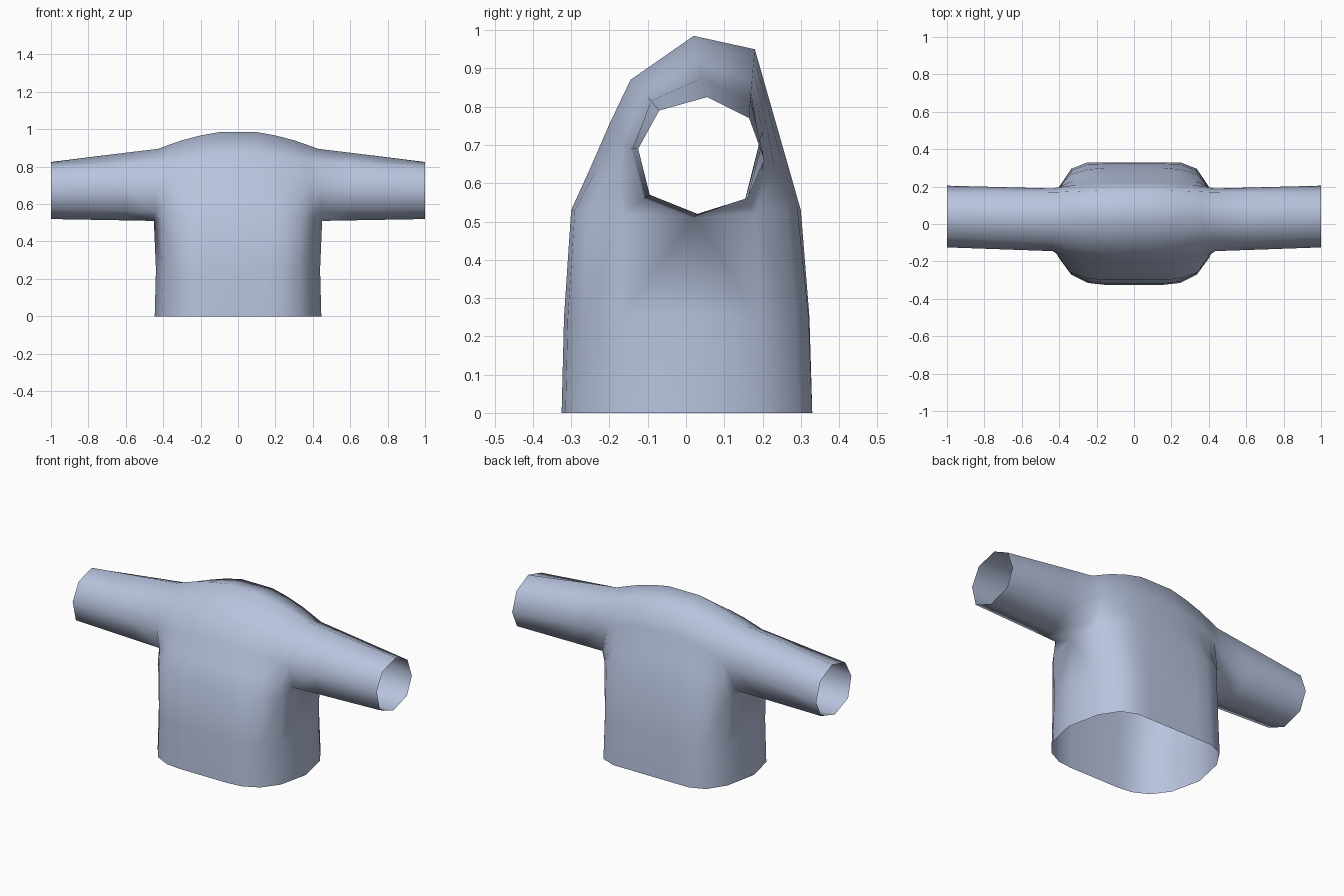
import bpy, bmesh

if "Cube" in bpy.data.objects:
    bpy.data.objects.remove(bpy.data.objects["Cube"])

# One colour for the whole garment
cloth = bpy.data.materials.new("pale blue grey cloth")
cloth.diffuse_color = (0.48, 0.55, 0.73, 1)
cloth.use_nodes = True
cloth.node_tree.nodes["Principled BSDF"].inputs["Base Color"].default_value = cloth.diffuse_color

# Lengthwise sections (y, z), from the lower front over the shoulder to the lower back
MIDDLE = [(-.30, .53), (-.25, .64), (-.20, .755), (-.145, .87), (.02, .985),
          (.18, .95), (.22, .81), (.26, .67), (.30, .53)]
ARMHOLE = [(.02, .51), (-.11, .56), (-.145, .69), (-.10, .825), (.035, .895),
           (.17, .84), (.19, .70), (.155, .56), (.02, .51)]
CUFF = [(.03, .52), (-.095, .57), (-.125, .69), (-.07, .79), (.055, .825),
        (.165, .77), (.205, .66), (.16, .56), (.03, .52)]

# Per column: x and blend towards the armhole, at the waist side and at the shoulder
LOW_X = [0, .16, .25, .34, .41, .45]
TOP_X = [0, .10, .20, .30, .37, .43]
LOW_W = [0, 0, .03, .13, .42, 1]
TOP_W = [0, 0, .20, .49, .76, 1]
SHOULDER = [0, .4, .75, 1, 1, 1, .75, .4, 0]

# Hem outline depth per column
HEM_FRONT = [-.325, -.325, -.315, -.27, -.175, 0]
HEM_BACK = [.33, .33, .33, .295, .19, 0]


def mix(a, b, t):
    return a + (b - a) * t


bm = bmesh.new()


def skin(rows):
    """Face a grid of points with quads."""
    grid = [[bm.verts.new(p) for p in row] for row in rows]
    for a, b in zip(grid, grid[1:]):
        for i in range(len(a) - 1):
            bm.faces.new((a[i], b[i], b[i + 1], a[i + 1]))


# Shoulders and sleeve
columns = []
for c in range(6):
    col = []
    for m, j, s in zip(MIDDLE, ARMHOLE, SHOULDER):
        w = mix(LOW_W[c], TOP_W[c], s)
        col.append((mix(LOW_X[c], TOP_X[c], s), mix(m[0], j[0], w), mix(m[1], j[1], w)))
    columns.append(col)
for x, t in ((.60, .29), (1, 1)):
    columns.append([(x, mix(j[0], e[0], t), mix(j[1], e[1], t))
                    for j, e in zip(ARMHOLE, CUFF)])
skin(columns)

# Torso wall, front and back, from the hem up to the shoulder section
for row, hem in ((0, HEM_FRONT), (8, HEM_BACK)):
    strip = []
    for c in range(6):
        top = columns[c][row]
        x = LOW_X[c] * .99
        strip.append([(x, hem[c], 0),
                      (x * .985, mix(hem[c], top[1], .25), .25), top])
    skin(strip)

# Weld, mirror to the other side and orient
bmesh.ops.remove_doubles(bm, verts=bm.verts, dist=.0005)
bmesh.ops.mirror(bm, geom=bm.verts[:] + bm.edges[:] + bm.faces[:],
                 axis='X', merge_dist=.0005)
bmesh.ops.remove_doubles(bm, verts=bm.verts, dist=.0005)
bmesh.ops.recalc_face_normals(bm, faces=bm.faces)
top_face = max(bm.faces, key=lambda f: f.calc_center_median().z)
if top_face.normal.z < 0:
    bmesh.ops.reverse_faces(bm, faces=bm.faces)

mesh = bpy.data.meshes.new("shirt")
bm.to_mesh(mesh)
bm.free()
mesh.materials.append(cloth)
mesh.shade_smooth()
shirt = bpy.data.objects.new("shirt", mesh)
bpy.context.collection.objects.link(shirt)
